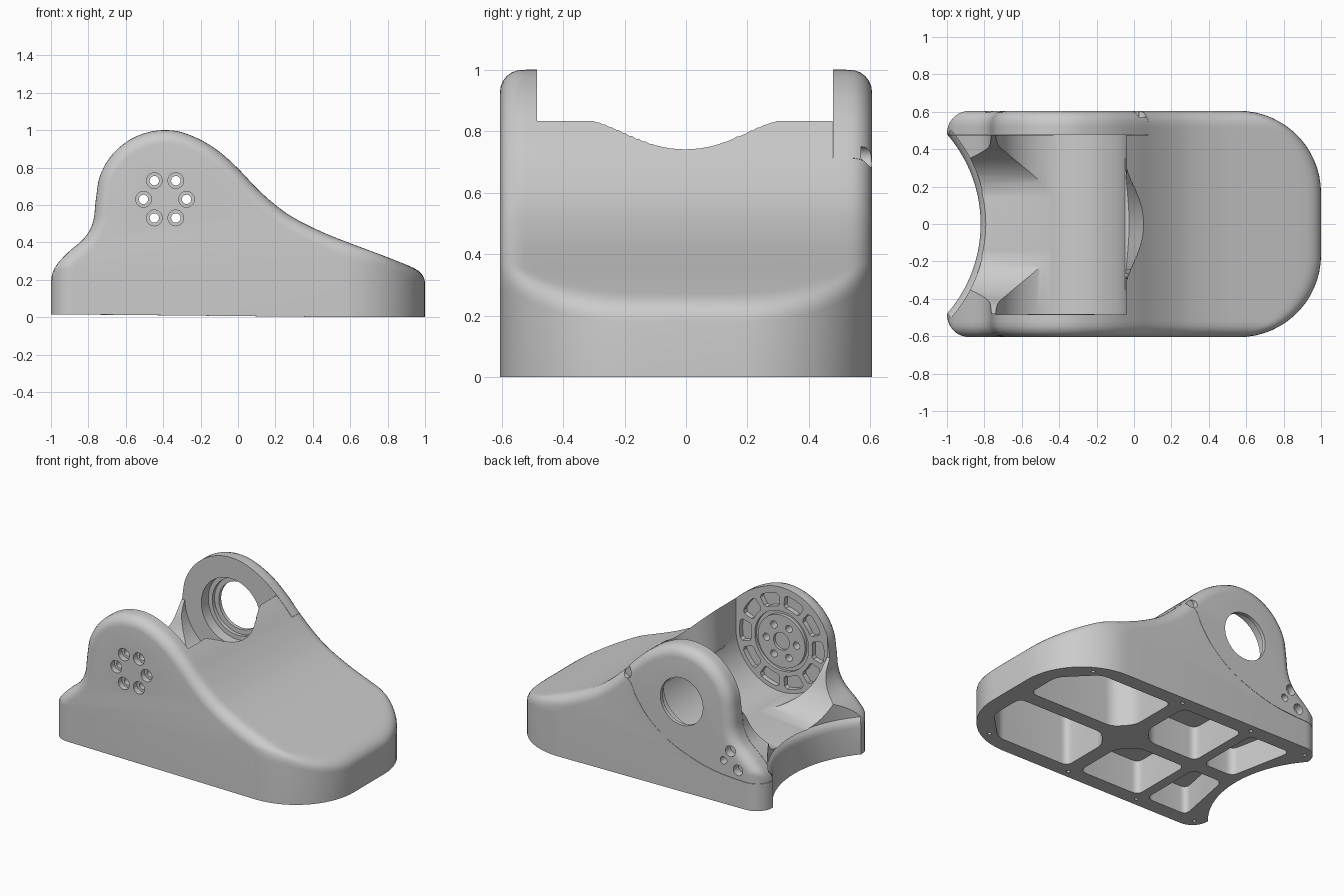
import bpy, bmesh
from math import sin, cos, pi, sqrt, radians
from mathutils import Vector

if "Cube" in bpy.data.objects:
    bpy.data.objects.remove(bpy.data.objects["Cube"], do_unlink=True)

grey = bpy.data.materials.new("light grey")
grey.use_nodes = True
grey.diffuse_color = (0.6, 0.6, 0.6, 1)
grey.node_tree.nodes["Principled BSDF"].inputs["Base Color"].default_value = (0.6, 0.6, 0.6, 1)

AX, AZ = -0.39, 0.63      # pivot axis
HALF = 0.605              # half width of the base
IN = 0.485                # inner face of the side arms
FILLET = 0.072


# ---------- helpers ----------
def loft(bm, rings):
    """Closed solid through rings with equal point counts."""
    vs = [[bm.verts.new(p) for p in r] for r in rings]
    n = len(vs[0])
    for a, b in zip(vs, vs[1:]):
        for i in range(n):
            j = (i + 1) % n
            bm.faces.new((a[i], a[j], b[j], b[i]))
    bm.faces.new(vs[0])
    bm.faces.new(vs[-1][::-1])


def prism_y(bm, pts, y0, y1):
    loft(bm, [[(x, y, z) for x, z in pts] for y in (y0, y1)])


def prism_z(bm, pts, z0, top):
    loft(bm, [[(x, y, z0) for x, y in pts], [(x, y, top(x)) for x, y in pts]])


def circle(cx, cz, r, n=32):
    return [(cx + r * cos(2 * pi * i / n), cz + r * sin(2 * pi * i / n)) for i in range(n)]


def rounded(pts, r, n=5):
    """Polygon with its corners rounded."""
    out = []
    for i, p in enumerate(pts):
        p = Vector(p)
        a = p + (Vector(pts[i - 1]) - p).normalized() * r
        b = p + (Vector(pts[(i + 1) % len(pts)]) - p).normalized() * r
        for k in range(n + 1):
            t = k / n
            out.append(tuple(a * (1 - t) ** 2 + p * 2 * t * (1 - t) + b * t * t))
    return out


def make(name, build):
    bm = bmesh.new()
    build(bm)
    bmesh.ops.recalc_face_normals(bm, faces=bm.faces)
    me = bpy.data.meshes.new(name)
    bm.to_mesh(me)
    bm.free()
    me.materials.append(grey)
    ob = bpy.data.objects.new(name, me)
    bpy.context.collection.objects.link(ob)
    return ob


def volume(me):
    bm = bmesh.new()
    bm.from_mesh(me)
    v = bm.calc_volume(signed=True)
    bm.free()
    return v


def boolean(ob, build, op='DIFFERENCE', keep=.25):
    """Boolean that falls back to another solver if the solid is lost or uncut."""
    cutter = make("cutter", build)
    before = volume(ob.data)
    for solver in ('MANIFOLD', 'EXACT', 'FLOAT'):
        mod = ob.modifiers.new("cut", 'BOOLEAN')
        mod.operation, mod.solver, mod.object = op, solver, cutter
        bpy.context.view_layer.update()
        dg = bpy.context.evaluated_depsgraph_get()
        me = bpy.data.meshes.new_from_object(ob.evaluated_get(dg))
        ob.modifiers.clear()
        if keep * before < volume(me) < before - 1e-7:
            ob.data = me
            me.name = ob.name
            break
    bpy.data.objects.remove(cutter, do_unlink=True)


# ---------- side profile ----------
knots = [(-1, .015), (-1, .19), (-.975, .27), (-.91, .345), (-.82, .425), (-.775, .51)]
knots += [(AX + .37 * cos(radians(a)), AZ + .37 * sin(radians(a))) for a in range(180, 50, -20)]
knots += [(-.1, .885), (0, .795), (.1, .69), (.2, .6), (.3, .53), (.45, .455),
          (.6, .395), (.8, .32), (.95, .26), (1.1, .2)]


def smooth_curve(pts, n=6):
    p = [Vector(q) for q in pts]
    p = [2 * p[0] - p[1]] + p + [2 * p[-1] - p[-2]]
    out = []
    for a, b, c, d in zip(p, p[1:], p[2:], p[3:]):
        for k in range(n):
            t = k / n
            out.append(.5 * (2 * b + (c - a) * t + (2 * a - 5 * b + 4 * c - d) * t * t
                             + (3 * b - a - 3 * c + d) * t ** 3))
    return out + [p[-2]]


PROFILE = smooth_curve(knots)
SPLIT = next(i for i, p in enumerate(PROFILE) if p.x > .4)


def layer(y, x_end):
    """Side profile at one depth: fillet inset, rounded heel and toe."""
    e = max(0, abs(y) - (HALF - FILLET))
    d = FILLET - sqrt(max(0, FILLET ** 2 - e * e))
    h = max(0, abs(y) - IN)
    heel = -.88 - sqrt(max(0, .12 ** 2 - h * h))
    off = []
    for i, p in enumerate(PROFILE):
        t = (PROFILE[min(i + 1, len(PROFILE) - 1)] - PROFILE[max(i - 1, 0)]).normalized()
        if i == 0:
            t = Vector((0, 1))
        off.append((p.x + t.y * d, p.y - t.x * d))

    def height(x):
        for (x0, z0), (x1, z1) in zip(off[SPLIT - 2:], off[SPLIT - 1:]):
            if x <= x1:
                return z0 + (z1 - z0) * (x - x0) / (x1 - x0)
        return off[-1][1]

    r = .08
    pts = [(max(x, heel), z) for x, z in off[:SPLIT]]
    xs = pts[-1][0]
    pts += [(x, height(x)) for x in (xs + (x_end - r - xs) * k / 12 for k in range(1, 12))]
    a, c = Vector((x_end - r, height(x_end - r))), Vector((x_end, height(x_end)))
    b = c - Vector((0, .06))
    pts += [tuple(a * (1 - t) ** 2 + c * 2 * t * (1 - t) + b * t * t)
            for t in (k / 6 for k in range(7))]
    pts.append((x_end, 0))
    return [(x, y, z) for x, z in pts]


def body(bm):
    arc = [radians(6 * k) for k in range(16)]
    half = [(.165 + .44 * sin(a), .56 + .44 * cos(a)) for a in arc]
    loft(bm, [layer(-y, x) for y, x in reversed(half)] + [layer(y, x) for y, x in half])


# ---------- main cuts ----------
def channel(bm):
    arc = [(AX + .35 * cos(a), AZ + .35 * sin(a)) for a in (-pi * k / 40 for k in range(41))]
    prism_y(bm, [(AX + .35, 1.3)] + arc + [(AX - .35, 1.3)], -IN, IN)


def rear_scoop(bm):
    curve = smooth_curve([(.12, .285), (.17, .286), (.24, .308), (.30, .35), (.35, .406),
                          (.387, .467), (.43, .57), (.478, .64)], 3)

    def section(x):
        drop = .08 * (x + .45)
        right = [(x, y, z + drop) for y, z in curve] + [(x, .478, 1.2)]
        return right + [(x, -y, z) for x, y, z in reversed(right)]
    loft(bm, [section(-.35), section(-1.3)])


def rear_arc(bm):
    # concave heel with a softened upper edge
    loft(bm, [[(x, y, z) for x, y in circle(-1.55, 0, r, 128)] for z, r in
              ((-.2, .73), (.2, .73), (.225, .735), (.245, .745), (.26, .76), (1, .76))])


def edge_dip(bm):
    def ring(z, amp):
        ys = [-.35 + .7 * k / 32 for k in range(33)]
        return ([(-.046 + amp * cos(pi * y / .7) ** 2, y, z) for y in ys]
                + [(-.2, .35, z), (-.2, -.35, z)])
    loft(bm, [ring(.55, .02), ring(.95, .182)])


SEAM = smooth_curve([(.08, .715), (.0, .66), (-.04, .58), (-.13, .46), (-.27, .35),
                     (-.45, .27), (-.69, .215), (-1.1, .2)], 4)


def plate_zone(grow, y0):
    pts = [(.08, 1.2)] + [tuple(p) for p in SEAM] + [(-1.1, 1.2)]
    pts = [(AX + (x - AX) * grow, AZ + (z - AZ) * grow) for x, z in pts]
    return lambda bm: prism_y(bm, pts, y0, .75)


RING = [(AX + .115 * cos(pi * k / 3), AZ + .115 * sin(pi * k / 3)) for k in range(6)]


def hollows(bm):
    for s in (-1, 1):
        toe = [(.12, .16), (.22, .05), (.88, .05), (.88, .3), (.68, .5), (.12, .5)]
        mid = [(-.45, .05), (-.08, .05), (.02, .16), (.02, .5), (-.45, .5)]
        heel = [(-.52, .05), (-.52, .5), (-.84, .5), (-.75, .05)]
        for pts, top in ((toe, lambda x: .21 + .37 * (.88 - x)),
                         (mid, lambda x: .24), (heel, lambda x: .2)):
            prism_z(bm, rounded([(x, s * y) for x, y in pts], .05), -.1, top)
        for x, y in ((-.93, .53), (-.48, .55), (.07, .55), (.75, .5)):
            prism_z(bm, circle(x, s * y, .013, 12), -.1, lambda x: .07)


def arm_details(bm):
    # counterbores outside the solid arm
    for x, z in RING:
        prism_y(bm, circle(x, z, .042), -.7, -.565)
    # ring of shallow pockets and hub recess inside it
    for k in range(10):
        sweep = [(2 * pi * k / 10 + radians(-14 + 28 * i / 8), .015 * (i in (0, 8)))
                 for i in range(9)]
        polar = [(a, .322 - c) for a, c in sweep] + [(a, .235 + c) for a, c in reversed(sweep)]
        prism_y(bm, [(AX + r * cos(a), AZ + r * sin(a)) for a, r in polar], -.52, -.44)
    prism_y(bm, circle(AX, AZ, .205, 48), -.505, -.44)


def bolt_holes(bm):
    for x, z in RING:
        prism_y(bm, circle(x, z, .025, 20), -.8, -.3)


def corner_screw(bm):
    prism_y(bm, circle(.03, .715, .035, 24), .57, .8)


# ---------- base ----------
base = make("base_body", body)
for cut in (channel, rear_scoop, rear_arc, edge_dip, plate_zone(1.006, .477),
            hollows, arm_details, bolt_holes, corner_screw):
    boolean(base, cut)

# ---------- removable bearing plate ----------
plate = make("bearing_plate", body)
boolean(plate, plate_zone(1, .479), 'INTERSECT', .005)
for cut in (rear_arc, corner_screw):
    boolean(plate, cut)
for r, y0, y1 in ((.225, .3, .555), (.195, .3, .58), (.162, .3, .8)):
    boolean(plate, lambda bm: prism_y(bm, circle(AX, AZ, r, 64), y0, y1))


def plate_screws(bm):
    for x, z, r in ((-.71, .31, .025), (-.76, .385, .036), (-.82, .27, .036)):
        prism_y(bm, circle(x, z, r, 24), .55, .8)


boolean(plate, plate_screws)

# ---------- hub disc on the solid arm ----------
hub = make("hub_disc", lambda bm: prism_y(bm, circle(AX, AZ, .18, 64), -.51, -.482))
boolean(hub, bolt_holes)
boolean(hub, lambda bm: prism_y(bm, circle(AX, AZ, .06, 32), -.5, -.4))

for ob in (base, plate, hub):
    bpy.ops.object.select_all(action='DESELECT')
    ob.select_set(True)
    bpy.context.view_layer.objects.active = ob
    bpy.ops.object.shade_smooth_by_angle(angle=radians(30))
